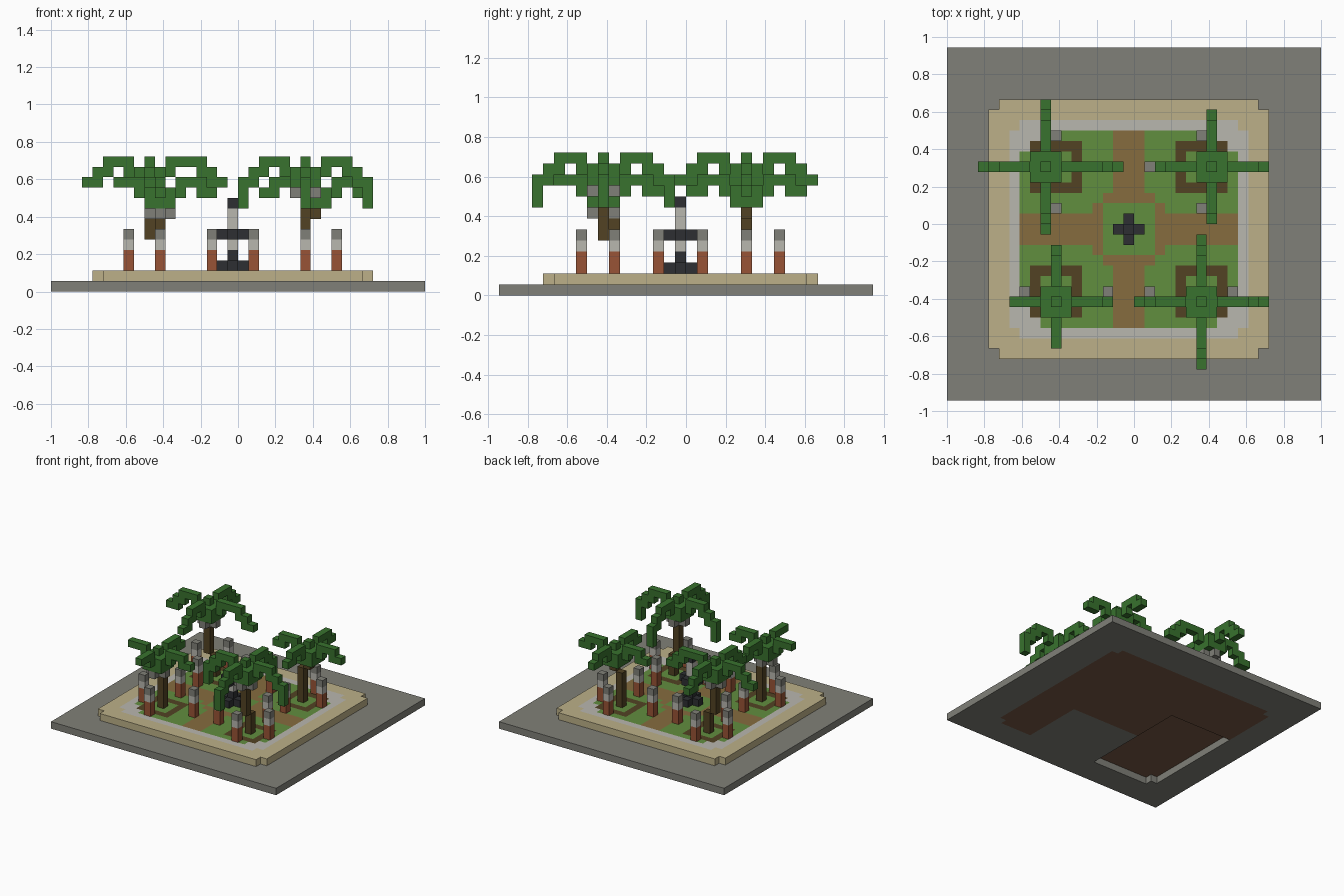
import bpy, bmesh
from mathutils import Matrix, Vector

V = 1 / 18  # edge of one block

if "Cube" in bpy.data.objects:
    bpy.data.objects.remove(bpy.data.objects["Cube"], do_unlink=True)


def linear(c):
    c /= 255
    return c / 12.92 if c <= 0.04045 else ((c + 0.055) / 1.055) ** 2.4


def material(name, *rgb):
    mat = bpy.data.materials.new(name)
    mat.use_nodes = True
    color = [linear(c) for c in rgb] + [1]
    mat.diffuse_color = color
    mat.node_tree.nodes["Principled BSDF"].inputs["Base Color"].default_value = color
    return mat


STONE = material("grey stone", 128, 128, 120)
SAND = material("sand", 188, 176, 136)
PALE = material("pale stone", 185, 183, 175)
GRASS = material("grass green", 97, 142, 63)
PATH = material("path brown", 134, 108, 62)
SOIL = material("dark bark", 82, 66, 35)
LEAF = material("leaf green", 56, 114, 46)
BRICK = material("brick red", 152, 84, 54)
BLACK = material("black iron", 45, 47, 50)
EARTH = material("earth brown", 120, 88, 68)


def finish(name, bm, mats):
    mesh = bpy.data.meshes.new(name)
    bm.to_mesh(mesh)
    bm.free()
    for mat in mats:
        mesh.materials.append(mat)
    obj = bpy.data.objects.new(name, mesh)
    bpy.context.collection.objects.link(obj)
    return obj


def place(i, j, k):
    return Vector((i * V - 1, j * V - 17 * V, k * V))


def blocks(name, mats, boxes):
    """Boxes are (first cell, last cell, material number), cells inclusive."""
    bm = bmesh.new()
    for a, b, m in boxes:
        low = place(*map(min, a, b))
        high = place(*(max(p, q) + 1 for p, q in zip(a, b)))
        mat = Matrix.Translation((low + high) / 2) @ Matrix.Diagonal((*(high - low), 1))
        made = bmesh.ops.create_cube(bm, size=1, matrix=mat)
        for f in {f for v in made["verts"] for f in v.link_faces}:
            f.material_index = m
    return finish(name, bm, mats)


def layer(name, mats, i0, j0, ni, nj, top, rule, under=0):
    """One block thick sheet of cells; the rule gives a material or None."""
    bm = bmesh.new()
    centre = place(i0 + ni / 2, j0 + nj / 2, top)
    mat = Matrix.Translation(centre) @ Matrix.Diagonal((ni * V, nj * V, 1, 1))
    bmesh.ops.create_grid(bm, x_segments=ni, y_segments=nj, size=0.5, matrix=mat)
    gone = []
    for f in bm.faces:
        p = f.calc_center_median()
        m = rule(int((p.x + 1) / V), int(p.y / V + 17))
        if m is None:
            gone.append(f)
        else:
            f.material_index = mats.index(m)
    bmesh.ops.delete(bm, geom=gone, context="FACES")
    obj = finish(name, bm, mats)
    solid = obj.modifiers.new("thickness", "SOLIDIFY")
    solid.thickness = V
    solid.offset = -1
    solid.material_offset = under
    return obj


# Stone slab, with earth and a shallow recess beneath the platform
def slab_rule(i, j):
    a, b = abs(i - 17), abs(j - 16)
    if a > 13 or b > 12 or a + b == 25:
        return STONE
    if i < 14 and j < 20:
        return None
    if 14 <= i < 25 and j < 13:
        return STONE
    return EARTH


layer("stone_slab", [STONE, EARTH], 0, 0, 36, 34, 1, slab_rule)


# Raised garden with sand rim, stone kerb, lawn, crossing paths and tree beds
def garden_rule(i, j):
    a, b = abs(i - 17), abs(j - 16)
    if a == 13 and b == 12:
        return None
    if a > 11 or b > 10 or a + b == 21:
        return SAND
    if a > 10 or b > 9 or a + b > 17:
        return PALE
    if max(a, b) <= 2:
        return GRASS
    if a <= 1 or b <= 1 or (max(a, b) == 3 and a + b < 6):
        return PATH
    if max(abs(a - 7), abs(b - 6)) == 2:
        return SOIL
    return GRASS


layer("garden_platform", [SAND, PALE, GRASS, PATH, SOIL, EARTH],
      4, 4, 27, 25, 2, garden_rule, under=5)

# Posts: four around each tree
for sx in (-1, 1):
    for sy in (-1, 1):
        for a, b in ((7, 9), (10, 6), (2, 6), (7, 2)):
            i, j = 17 + sx * a, 16 + sy * b
            blocks("post", [BRICK, PALE, STONE], [
                ((i, j, 2), (i, j, 3), 0),
                ((i, j, 4), (i, j, 4), 1),
                ((i, j, 5), (i, j, 5), 2)])

# Central lamp
lamp = [((17, 16, 2), (17, 16, 3), 0), ((17, 16, 4), (17, 16, 4), 1),
        ((17, 16, 6), (17, 16, 7), 1), ((17, 16, 8), (17, 16, 8), 0)]
for k in (2, 5):
    lamp += [((16, 16, k), (18, 16, k), 0), ((17, 15, k), (17, 17, k), 0)]
blocks("lamp_post", [BLACK, PALE], lamp)


# Palms: a bent trunk, nuts under the crown, and four stepped fronds
def palm(name, base, crown, bend, h, reach, flat, nuts, droop=False):
    (bi, bj), (ci, cj) = base, crown
    blocks(name + "_trunk", [SOIL], [
        ((bi, bj, 2), (bi, bj, bend - 1), 0),
        ((ci, cj, bend), (ci, cj, h - 3), 0)])
    sides = ((-1, 0), (1, 0), (0, -1), (0, 1))
    if nuts:
        blocks(name + "_nuts", [STONE], [
            ((ci + x, cj + y, h - 3), (ci + x, cj + y, h - 3), 0) for x, y in sides])
    fronds = [((ci - 1, cj - 1, h - 2), (ci + 1, cj + 1, h - 1), 0),
              ((ci, cj, h), (ci, cj, h), 0)]
    for (x, y), length in zip(sides, reach):
        level = min(length, flat + (length == 7))
        steps = [(2, 2, h - 1, h - 1), (2, level, h, h)]
        for s in range(1, length - level + 1):
            steps.append((level + s - 1, level + s, h - s, h - s))
        if droop:
            steps.append((length, length, h - 4, h - 3))
        for d0, d1, k0, k1 in steps:
            fronds.append(((ci + x * d0, cj + y * d0, k0),
                           (ci + x * d1, cj + y * d1, k1), 0))
    blocks(name + "_fronds", [LEAF], fronds)


palm("back_right_palm", (10, 22), (9, 22), 5, 12, (6, 7, 6, 6), 4, True)
palm("back_left_palm", (24, 22), (25, 22), 7, 10, (5, 5, 5, 5), 4, False)
palm("front_right_palm", (10, 10), (10, 9), 7, 10, (4, 5, 4, 5), 4, True)
palm("front_left_palm", (24, 10), (24, 9), 5, 12, (6, 6, 6, 6), 4, True, droop=True)
